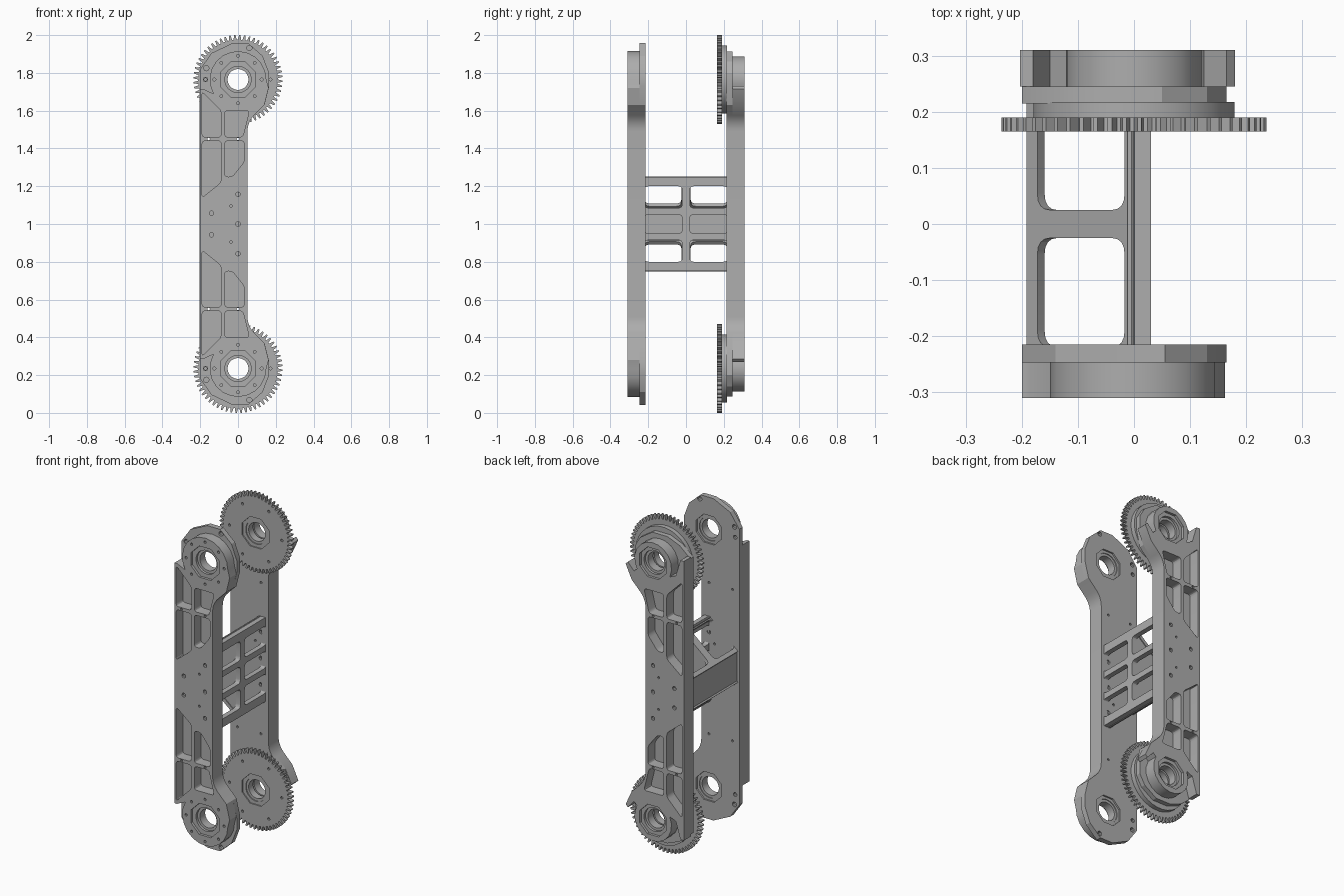
import bpy
from math import sin, cos, pi, radians
from mathutils import Matrix, Vector

cube = bpy.data.objects.get("Cube")
if cube:
    bpy.data.objects.remove(cube, do_unlink=True)

grey = bpy.data.materials.new("machined_grey")
grey.use_nodes = True
GREY = (0.42, 0.42, 0.42, 1)
grey.diffuse_color = GREY
grey.node_tree.nodes["Principled BSDF"].inputs["Base Color"].default_value = GREY

X, Y, Z = Vector((1, 0, 0)), Vector((0, 1, 0)), Vector((0, 0, 1))
TOP = 1.765          # height of the upper joint; everything mirrors about z = 1
parts = []


def slab(name, loops, depth, u=X, v=Z, origin=Vector()):
    """Extrude outline plus hole loops, drawn in the u/v plane, between two depths."""
    curve = bpy.data.curves.new(name, "CURVE")
    curve.dimensions, curve.fill_mode = "2D", "BOTH"
    curve.extrude = abs(depth[1] - depth[0]) / 2
    for loop in loops:
        s = curve.splines.new("POLY")
        s.points.add(len(loop) - 1)
        for p, (a, b) in zip(s.points, loop):
            p.co = (a, b, 0, 1)
        s.use_cyclic_u = True
    temp = bpy.data.objects.new(name + "_curve", curve)
    bpy.context.collection.objects.link(temp)
    bpy.context.view_layer.update()
    mesh = bpy.data.meshes.new_from_object(
        temp.evaluated_get(bpy.context.evaluated_depsgraph_get()))
    bpy.data.objects.remove(temp)
    n = u.cross(v)
    place = Matrix((u, v, n)).transposed().to_4x4()
    place.translation = origin + n * (sum(depth) / 2)
    mesh.transform(place)
    mesh.name = name
    mesh.materials.clear()
    mesh.materials.append(grey)
    ob = bpy.data.objects.new(name, mesh)
    bpy.context.collection.objects.link(ob)
    parts.append(ob)
    return ob


def arc(cx, cz, r, a0, a1, n):
    return [(cx + r * cos(radians(a0 + (a1 - a0) * i / n)),
             cz + r * sin(radians(a0 + (a1 - a0) * i / n))) for i in range(n + 1)]


def ring(cx, cz, r, n=24):
    return arc(cx, cz, r, 180 / n, 360 + 180 / n, n)[:-1]


def flip(loop):
    return [(x, 2 - z) for x, z in reversed(loop)]


def both(loops):
    return loops + [flip(l) for l in loops]


def rounded(pts, r=0.018, n=4):
    """Round every corner of a polygon with a quadratic bend."""
    out = []
    for i, p in enumerate(pts):
        p = Vector(p)
        a, b = Vector(pts[i - 1]), Vector(pts[(i + 1) % len(pts)])
        a = p + (a - p).normalized() * min(r, (a - p).length * 0.45)
        b = p + (b - p).normalized() * min(r, (b - p).length * 0.45)
        for k in range(n + 1):
            t = k / n
            out.append(tuple(a * (1 - t) ** 2 + p * 2 * t * (1 - t) + b * t * t))
    return out


def rect(a0, a1, b0, b1):
    return [(a0, b0), (a1, b0), (a1, b1), (a0, b1)]


def bolts(cz, r, n, size=0.008):
    return [ring(r * cos(2 * pi * i / n), cz + r * sin(2 * pi * i / n), size, 8)
            for i in range(n)]


# Shared cutouts: lightening pockets and bolt holes
pockets = both([rounded(p) for p in (
    [(-0.19, 1.46), (-0.09, 1.46), (-0.09, 1.6), (-0.15, 1.66), (-0.19, 1.7)],
    [(-0.07, 1.46), (0.025, 1.46), (0.06, 1.6), (-0.07, 1.6)],
    [(-0.19, 1.44), (-0.09, 1.44), (-0.09, 1.22), (-0.19, 1.14)],
    [(-0.07, 1.44), (0.033, 1.44), (0.033, 1.33), (-0.03, 1.25), (-0.07, 1.25)])])
mount_holes = [ring(0, 1, 0.012, 10)] + both(
    [ring(x, z, r, 10) for x, z, r in ((-0.14, 1.057, 0.012), (0, 1.157, 0.012),
                                       (-0.037, 1.095, 0.007), (-0.155, 1.45, 0.007),
                                       (0, 1.45, 0.007))])
flange_holes = both([ring(x, z, r, 10) for x, z, r in (
    (0.06, 1.932, 0.014), (-0.168, 1.825, 0.014), (-0.172, 1.765, 0.012))])
neck = [(0.14, 1.63)] + arc(0.17, 1.49, 0.12, 135, 180, 6)

# Front side plate: thin inner flange and thick pocketed outer body
flange = [(-0.2, 1.82), (-0.14, 1.905), (-0.03, 1.957), (0.055, 1.957),
          (0.13, 1.89), (0.165, 1.8), (0.165, 1.73)] + neck
bores = both([ring(0, TOP, 0.09, 8)])
slab("front_plate_flange", [flange + flip(flange)] + bores + mount_holes + flange_holes,
     (0.215, 0.247))
body = ([(-0.2, 1.715), (-0.185, 1.715)] + arc(0, TOP, 0.15, 210, 0, 12)
        + [(0.162, 1.72)] + neck)
slab("front_plate_body",
     [body + flip(body)] + both([ring(0, TOP, 0.1, 8)]) + pockets + mount_holes
     + both(bolts(TOP, 0.125, 8)), (0.247, 0.31))

# Back side plate: hub carried on the right edge, free wing on the left edge
back_flange = [(-0.2, 1.82), (-0.13, 1.88), (-0.05, 1.912), (0.05, 1.912),
               (0.13, 1.86), (0.165, 1.8), (0.165, 1.73)] + neck
slab("back_plate_flange",
     [back_flange + flip(back_flange)] + bores + mount_holes + both([ring(-0.172, 1.765, 0.012, 10)]),
     (-0.245, -0.215))
back_body = ([(-0.203, 1.83), (-0.18, 1.83), (-0.15, 1.73)] + arc(0, TOP, 0.122, 205, -30, 12)
             + [(0.125, 1.685), (0.165, 1.73), (0.18, 1.715)] + neck)
slab("back_plate_body",
     [back_body + flip(back_body)] + both([ring(0, TOP, 0.095, 8)]) + pockets + mount_holes,
     (-0.31, -0.245))

# Joints: bearings, spacers and gears at both ends
for label, cz in (("upper", TOP), ("lower", 2 - TOP)):
    def washer(name, r0, r1, depth, n=24, m=24, holes=()):
        slab(label + "_" + name, [ring(0, cz, r0, n), ring(0, cz, r1, m)] + list(holes), depth)

    for side, s in (("front", 1), ("back", -1)):
        washer(side + "_bearing_seat", 0.102, 0.07, (s * 0.225, s * 0.295), 8, 20)
        washer(side + "_bearing", 0.074, 0.055, (s * 0.23, s * 0.28))
    washer("gear_spacer", 0.18, 0.07, (-0.217, -0.188), 32)
    washer("gear_hub", 0.098, 0.07, (-0.188, -0.172), 8)
    washer("gear_bearing", 0.074, 0.055, (-0.22, -0.178))
    teeth = 56
    outline = []
    for i in range(teeth):
        for off, r in ((0, 0.211), (0.3, 0.211), (0.5, 0.236), (0.78, 0.236)):
            a = 2 * pi * (i + off) / teeth
            outline.append((r * cos(a), cz + r * sin(a)))
    slab(label + "_gear", [outline, ring(0, cz, 0.095, 8)] + bolts(cz, 0.172, 6),
         (-0.19, -0.165))

# Cross brace: upright window frame on the left face
windows = []
for z0, z1 in ((0.8, 0.915), (0.95, 1.05), (1.085, 1.2)):
    for s in (1, -1):
        windows.append(rounded(rect(s * 0.02, s * 0.219, z0, z1), 0.022))
slab("brace_frame", [rect(-0.22, 0.22, 0.75, 1.25)] + windows, (0, 0.03), Y, Z)
slab("brace_frame_lip", [rect(-0.22, 0.22, 1.235, 1.25)], (-0.012, 0), Y, Z)
slab("brace_frame_lower_lip", [rect(-0.22, 0.22, 0.75, 0.765)], (-0.012, 0), Y, Z)

# Cross brace: narrow rear plate, central web and sloping window frames
slab("brace_back_plate", [rect(-0.22, 0.22, 0.91, 1.09)], (-0.185, -0.168), Y, Z)
web = [(-0.17, 1.085), (0.005, 1.24)]
slab("brace_web", [web + flip(web)], (-0.02, 0.02))
for name, s in (("upper", 1), ("lower", -1)):
    start = Vector((-0.185, 0, 1 + s * 0.085))
    run = Vector((0.005, 0, 1 + s * 0.245)) - start
    holes = [rounded(rect(k * 0.025, k * 0.219, 0.025, run.length - 0.02), 0.03)
             for k in (1, -1)]
    slab(name + "_brace_slope", [rect(-0.22, 0.22, 0, run.length)] + holes,
         (-0.01, 0.01), Y, run.normalized(), start)

# Smooth the rounded edges, keep the corners crisp
bpy.ops.object.select_all(action="DESELECT")
for ob in parts:
    ob.select_set(True)
bpy.context.view_layer.objects.active = parts[0]
bpy.ops.object.shade_smooth_by_angle(angle=radians(25))
